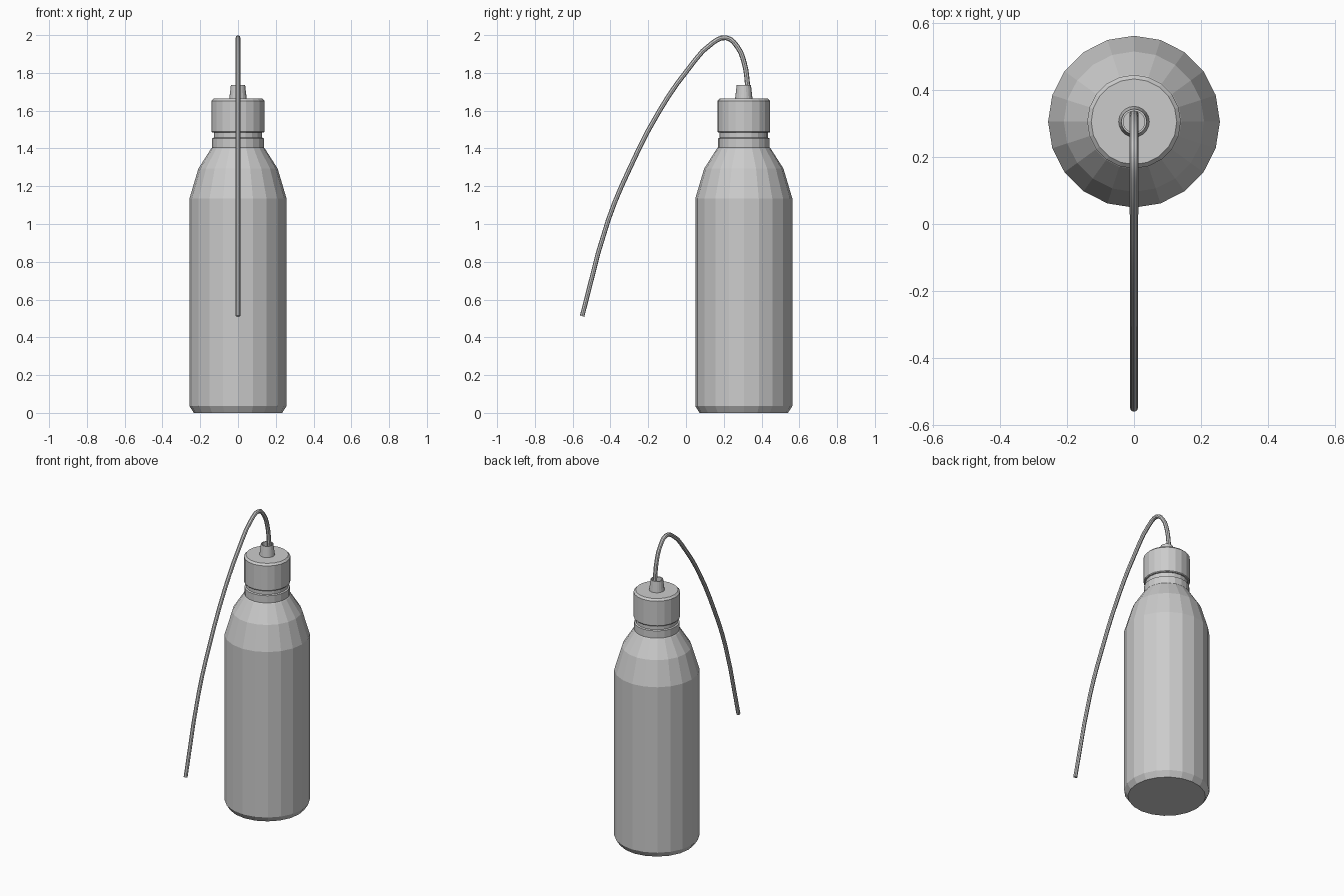
import bpy, bmesh, math

if "Cube" in bpy.data.objects:
    bpy.data.objects.remove(bpy.data.objects["Cube"])

AXIS_Y = 0.306


def lathe(name, profile, sides=20):
    """Revolve (radius, z) points around the bottle axis; close both ends."""
    bm = bmesh.new()
    rings = []
    for r, z in profile:
        rings.append([bm.verts.new((r * math.cos(2 * math.pi * i / sides),
                                    r * math.sin(2 * math.pi * i / sides), z))
                      for i in range(sides)])
    for a, b in zip(rings, rings[1:]):
        for i in range(sides):
            j = (i + 1) % sides
            bm.faces.new((a[i], a[j], b[j], b[i]))
    bm.faces.new(rings[0][::-1])
    bm.faces.new(rings[-1])
    mesh = bpy.data.meshes.new(name)
    bm.to_mesh(mesh)
    bm.free()
    obj = bpy.data.objects.new(name, mesh)
    obj.location.y = AXIS_Y
    bpy.context.collection.objects.link(obj)
    return obj


# Bottle body with chamfered foot, two-step shoulder and collared neck
lathe("bottle_body", [(0.234, 0), (0.257, 0.036), (0.257, 1.135), (0.21, 1.293),
                      (0.142, 1.40), (0.137, 1.405), (0.137, 1.453),
                      (0.128, 1.457), (0.128, 1.50)])

# Screw cap
lathe("cap", [(0.136, 1.484), (0.140, 1.489), (0.140, 1.652), (0.128, 1.664)])

# Tapered nozzle with a shallow socket for the tube
lathe("nozzle", [(0.047, 1.655), (0.038, 1.735), (0.032, 1.735), (0.032, 1.70)])

# Bent dispensing tube
path = [(0.329, 1.69), (0.325, 1.745), (0.309, 1.85), (0.272, 1.938), (0.213, 1.986),
        (0.14, 1.958), (0.008, 1.815), (-0.14, 1.60), (-0.30, 1.29),
        (-0.412, 1.02), (-0.550, 0.512)]
curve = bpy.data.curves.new("tube", 'CURVE')
curve.dimensions = '3D'
curve.bevel_depth = 0.0135
curve.bevel_resolution = 2
curve.resolution_u = 3
curve.use_fill_caps = True
spline = curve.splines.new('BEZIER')
spline.bezier_points.add(len(path) - 1)
for i, (point, (y, z)) in enumerate(zip(spline.bezier_points, path)):
    point.co = (0, y, z)
    point.handle_left_type = point.handle_right_type = 'AUTO'
    point.radius = 1.0 - 0.1 * i / (len(path) - 1)
tube = bpy.data.objects.new("tube", curve)
bpy.context.collection.objects.link(tube)
tube.select_set(True)
bpy.context.view_layer.objects.active = tube
bpy.ops.object.convert(target='MESH')
bpy.ops.object.shade_smooth_by_angle(angle=math.radians(40))
